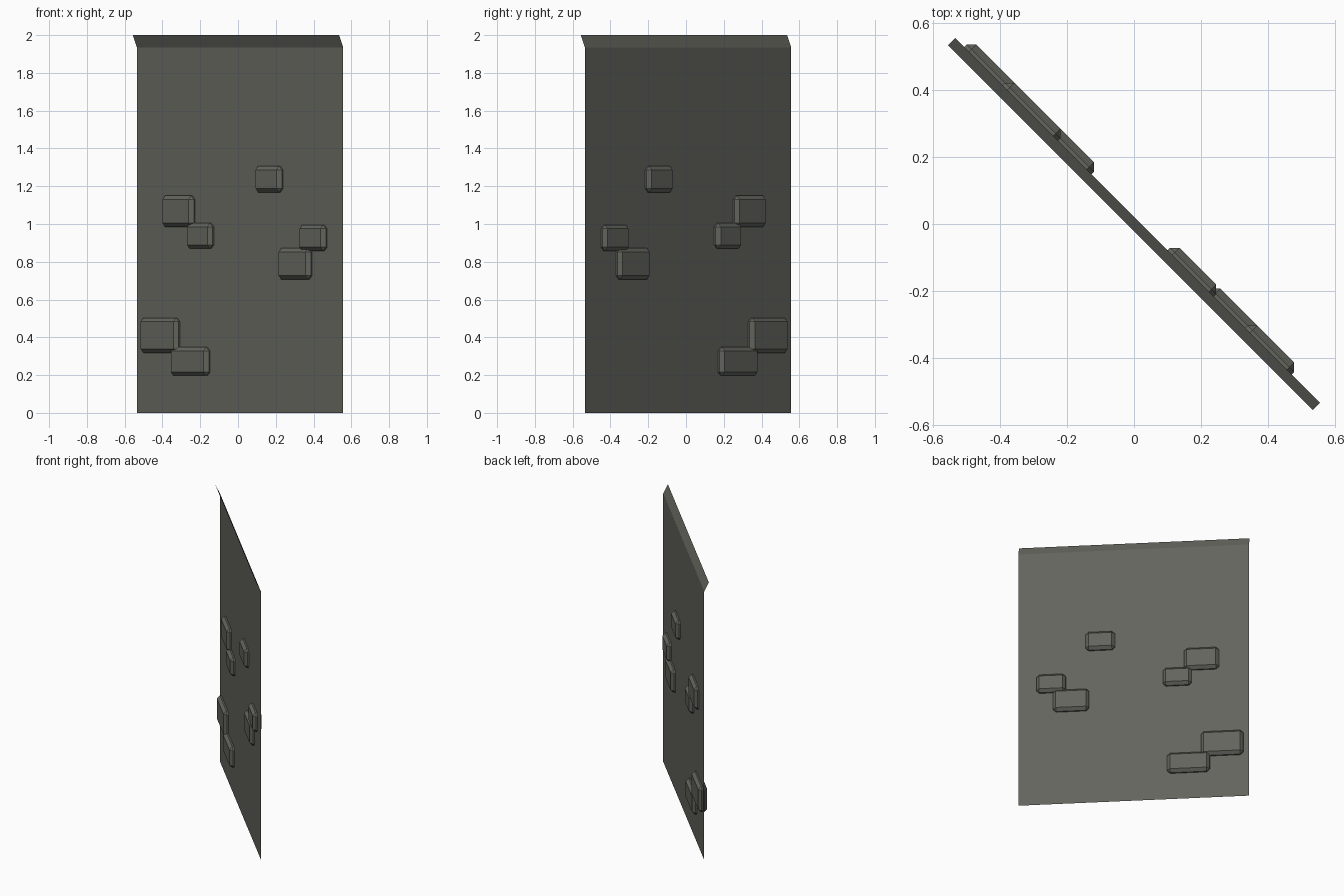
import bpy
import bmesh
from math import radians, sqrt
from mathutils import Matrix

default = bpy.data.objects.get("Cube")
if default:
    bpy.data.objects.remove(default, do_unlink=True)

# Single stone colour
stone = bpy.data.materials.new("dark grey stone")
stone.use_nodes = True
colour = (0.125, 0.126, 0.108, 1.0)
stone.diffuse_color = colour
stone.node_tree.nodes["Principled BSDF"].inputs["Base Color"].default_value = colour

# Wall frame: local x runs along the wall, local y is its outward normal
TURN = Matrix.Rotation(radians(-45), 4, "Z")
OFFSET = 0.0155          # distance of the wall sheet from the centre
HALF_LENGTH = 0.772
THICKNESS = 0.06         # bricks stand out on both sides of the sheet
CHAMFER = 0.02


def finish(name, bm):
    mesh = bpy.data.meshes.new(name)
    bm.to_mesh(mesh)
    bm.free()
    mesh.materials.append(stone)
    obj = bpy.data.objects.new(name, mesh)
    bpy.context.collection.objects.link(obj)
    obj.matrix_world = TURN
    return obj


# Wall sheet with a lip leaning inward along the top
bm = bmesh.new()
profile = [(OFFSET, 0), (OFFSET, 1.935), (-OFFSET, 2)]
rows = [[bm.verts.new((s * HALF_LENGTH, y, z)) for s in (1, -1)] for y, z in profile]
for low, high in zip(rows, rows[1:]):
    bm.faces.new((low[0], low[1], high[1], high[0]))
finish("wall", bm)


# Chamfered bricks set through the wall
def brick(name, x0, x1, z0, z1):
    along = (x0 + x1) / sqrt(2) - OFFSET
    length = (x1 - x0) * sqrt(2) - CHAMFER
    bm = bmesh.new()
    bmesh.ops.create_cube(bm, size=1)
    bmesh.ops.scale(bm, vec=(length, THICKNESS, z1 - z0), verts=bm.verts)
    bmesh.ops.translate(bm, vec=(along, OFFSET, (z0 + z1) / 2), verts=bm.verts)
    bmesh.ops.bevel(bm, geom=bm.edges[:], offset=CHAMFER, segments=1,
                    affect="EDGES", profile=0.5)
    finish(name, bm)


brick("upper_right_brick", -0.40, -0.22, 0.985, 1.15)
brick("upper_right_small_brick", -0.27, -0.12, 0.87, 1.005)
brick("top_brick", 0.093, 0.246, 1.168, 1.307)
brick("left_small_brick", 0.326, 0.479, 0.857, 0.995)
brick("left_brick", 0.215, 0.40, 0.707, 0.872)
brick("lower_right_brick", -0.515, -0.30, 0.318, 0.503)
brick("bottom_brick", -0.356, -0.14, 0.197, 0.348)
